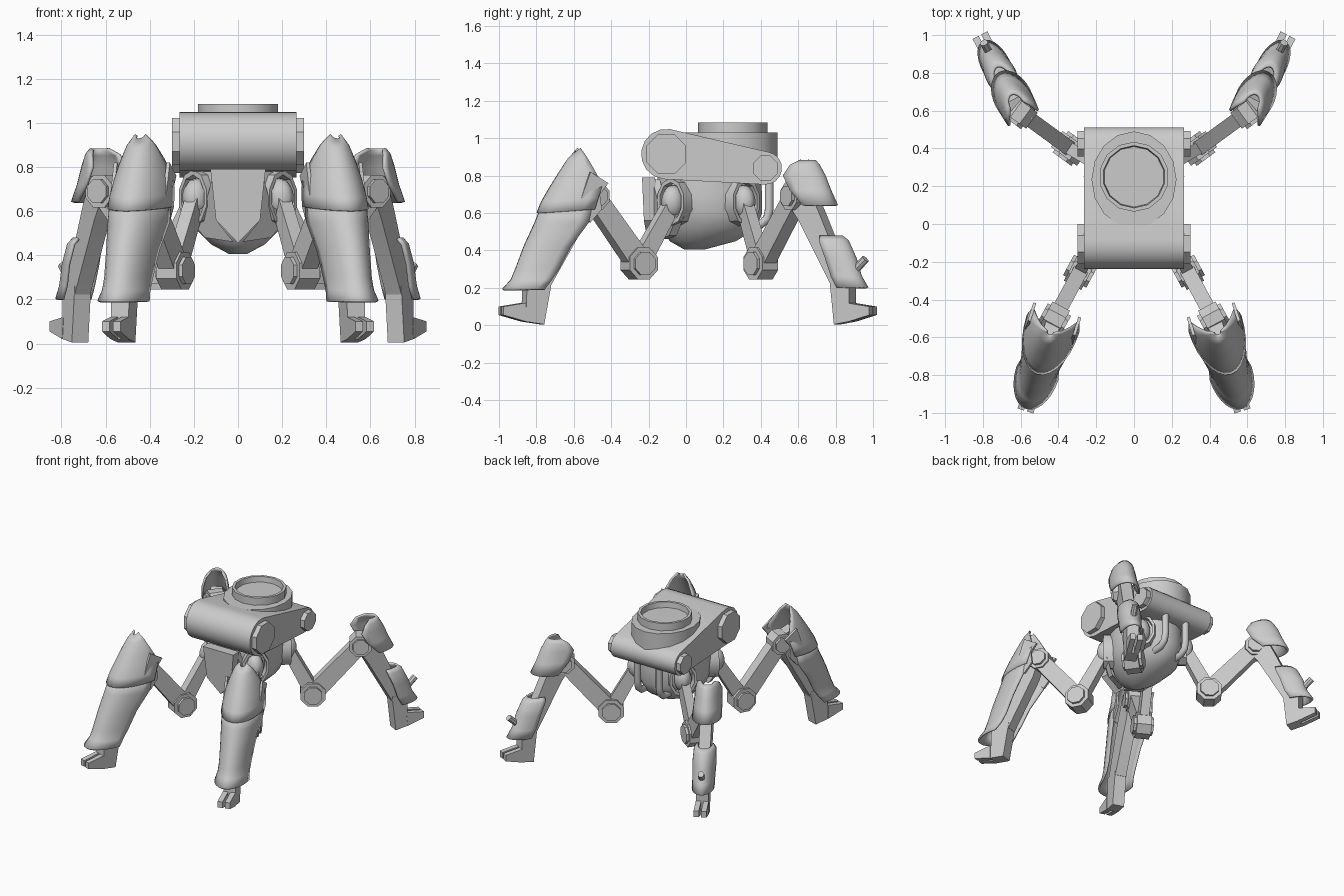
import bpy, bmesh, math
from mathutils import Vector as V

if "Cube" in bpy.data.objects:
    bpy.data.objects.remove(bpy.data.objects["Cube"])

grey = bpy.data.materials.new("plain_grey")
grey.use_nodes = True
grey.diffuse_color = (0.6, 0.6, 0.6, 1)
grey.node_tree.nodes["Principled BSDF"].inputs["Base Color"].default_value = (0.6, 0.6, 0.6, 1)
UP = V((0, 0, 1))


def finish(name, bm, mirror=False, smooth=35, solid=0):
    """Turn a bmesh into an object, plus its mirrored twin if asked."""
    for sign, tag in ([(1, "_left"), (-1, "_right")] if mirror else [(1, "")]):
        part = bm.copy()
        bmesh.ops.scale(part, vec=(sign, 1, 1), verts=part.verts)
        bmesh.ops.recalc_face_normals(part, faces=part.faces)
        me = bpy.data.meshes.new(name + tag)
        part.to_mesh(me)
        part.free()
        me.materials.append(grey)
        for f in me.polygons:
            f.use_smooth = smooth > 0
        me.set_sharp_from_angle(angle=math.radians(smooth))
        ob = bpy.data.objects.new(name + tag, me)
        bpy.context.collection.objects.link(ob)
        if solid:
            mod = ob.modifiers.new("thickness", "SOLIDIFY")
            mod.thickness, mod.offset = solid, 0
    bm.free()


def loft(name, rings, closed=True, caps=True, loop=False, **kw):
    """Bridge a row of point rings with quads."""
    bm = bmesh.new()
    rows = [[bm.verts.new(p) for p in r] for r in rings]
    n = len(rows[0])
    for a, b in zip(rows, rows[1:] + rows[:1] if loop else rows[1:]):
        for i in range(n if closed else n - 1):
            j = (i + 1) % n
            bm.faces.new((a[i], a[j], b[j], b[i]))
    if caps and closed and not loop:
        bm.faces.new(rows[0])
        bm.faces.new(rows[-1])
    finish(name, bm, **kw)


def circle(c, a, b, ra, rb, n, turn=0.5):
    """Ellipse of n points round c in the plane of a and b."""
    ang = [2 * math.pi * (i + turn) / n for i in range(n)]
    return [V(c) + a * ra * math.cos(t) + b * rb * math.sin(t) for t in ang]


def prism(name, pts, vec, **kw):
    loft(name, [[p - vec for p in pts], [p + vec for p in pts]], **kw)


def drum(name, c, s, r, w, n=8):
    """Short joint cylinder along the horizontal axis s."""
    prism(name, circle(c, UP.cross(s), UP, r, r, n), s * w, mirror=True)


def bar(name, p, q, r1, r2, w):
    """Tapered box limb from p to q."""
    d = (q - p).normalized()
    s = d.cross(UP).normalized()
    up = s.cross(d)
    loft(name, [[c + s * w * i + up * r * j for i, j in ((1, 1), (1, -1), (-1, -1), (-1, 1))]
                for c, r in ((p, r1), (q, r2))], mirror=True)


def tube(name, pts, r, n=10, **kw):
    rings = []
    for i, p in enumerate(pts):
        t = (pts[min(i + 1, len(pts) - 1)] - pts[max(i - 1, 0)]).normalized()
        a = t.cross(V((1, -0.6, 0))).normalized()
        rings.append(circle(p, a, t.cross(a), r, r, n))
    loft(name, rings, **kw)


# Head: slanted capsule hull with end discs
X, Y = V((1, 0, 0)), V((0, 1, 0))
big, small = V((0, -0.105, 0.915)), V((0, 0.425, 0.84))
tilt = math.atan2(-0.075, 0.53) + math.pi / 2
hull = []
for c, r, start in ((big, 0.135, tilt), (small, 0.088, tilt + math.pi)):
    for i in range(9):
        t = start + math.pi * i / 8
        hull.append(c + Y * r * math.cos(t) + UP * r * math.sin(t))
prism("head_hull", hull, X * 0.265)
drum("head_front_disc", big + X * 0.26, X, 0.115, 0.04)
drum("head_rear_disc", small + X * 0.26, X, 0.072, 0.04)

# Turret base and open hatch ring
loft("turret_base", [circle((0, 0.235, z), X, Y, 0.225, 0.255, 16, 0) for z in (0.86, 1.03)])
loft("hatch_ring", [circle((0, 0.25, z), X, Y, r, r, 14)
                    for z, r in ((1.0, 0.185), (1.085, 0.185), (1.085, 0.165), (1.045, 0.16))])

# Rounded belly
belly = []
for z, hx, y0, y1 in ((0.82, 0.23, -0.15, 0.40), (0.70, 0.235, -0.17, 0.41), (0.60, 0.23, -0.15, 0.41),
                      (0.52, 0.195, -0.13, 0.38), (0.45, 0.125, -0.09, 0.27), (0.405, 0.04, -0.01, 0.1)):
    belly.append(circle((0, (y0 + y1) / 2, z), X, Y, hx, (y1 - y0) / 2, 20))
loft("belly", belly, smooth=60)

# Shield-shaped chest plate and its side wings
shield = [V((x, y, z)) for x, y, z in (
    (-0.125, -0.2, 0.79), (-0.1, -0.19, 0.56), (0, -0.17, 0.455), (0.1, -0.19, 0.56), (0.125, -0.2, 0.79))]
prism("chest_plate", shield, Y * 0.035)
wing = [V(p) for p in ((0.11, -0.16, 0.78), (0.1, -0.15, 0.56), (0.02, -0.12, 0.46), (0.15, -0.07, 0.48),
                       (0.235, -0.03, 0.58), (0.15, -0.12, 0.62))]
prism("chest_wing", wing, Y * 0.02, mirror=True)

# Rear looping pipes
tube("rear_pipe", [V((0.09, y, z)) for y, z in (
    (0.445, 0.84), (0.445, 0.62), (0.435, 0.57), (0.40, 0.54), (0.3, 0.53))], 0.024, mirror=True, smooth=50)


def leg(tag, hip, k1, k2, foot_dir, sy):
    """Hip socket, thigh, forearm and shin; returns a point finder for the shin plane."""
    hip, k1, k2 = V(hip), V(k1), V(k2)
    out = V((0.75, 0.66 * sy, 0)).normalized()
    side = out.cross(UP)
    # Hip socket frame and ball
    loft(tag + "_hip_frame", [circle(hip + out * o, side, UP, r, r * 1.3, 10) for o, r in
                              ((-0.09, 0.1), (0.02, 0.098), (0.02, 0.08), (-0.09, 0.075))],
         loop=True, mirror=True)
    loft(tag + "_hip_ball", [circle(hip + out * 0.065 * math.sin(t), side, UP, 0.06 * math.cos(t),
                                    0.09 * math.cos(t), 12) for t in (-1.4, -0.9, -0.4, 0, 0.4, 0.9, 1.4)],
         mirror=True, smooth=60)
    # Limbs
    bar(tag + "_thigh", hip, k1, 0.04, 0.05, 0.032)
    bar(tag + "_forearm", k1, k2, 0.062, 0.055, 0.04)
    # Joint drums
    s = (k2 - k1).cross(UP).normalized()
    for joint, c, r in (("lower_knee", k1, 0.092), ("upper_knee", k2, 0.08)):
        drum(f"{tag}_{joint}", c, s, r, 0.052)
        drum(f"{tag}_{joint}_disc", c, s, r * 0.72, 0.07)
    d = V(foot_dir).normalized()

    def at(y, z, w=0):
        p = k2 + d * ((y - abs(k2.y)) / abs(d.y)) + d.cross(UP) * w
        return V((p.x, p.y, z))
    return at, d.cross(UP)


def shell(name, at, rows, droop=0, n=14):
    """Half-round armour plate; rows hold height, front, back and half width."""
    rings = []
    for z, front, back, w in rows:
        ang = [math.pi * (i / n - 0.5) for i in range(n + 1)]
        rings.append([at(back + (front - back) * math.cos(t), z - droop * math.cos(t), w * math.sin(t))
                      for t in ang])
    loft(name, rings, closed=False, mirror=True, smooth=50, solid=0.014)


def shin_and_foot(tag, at, s, shin, foot):
    prism(tag + "_shin", [at(*p) for p in shin], s * 0.04, mirror=True)
    prism(tag + "_ankle", [at(*p) for p in foot[:4]], s * 0.042, mirror=True)
    # Two toes
    for i, o in enumerate((-0.026, 0.026)):
        prism(f"{tag}_toe_{i + 1}", [at(y, z, o) for y, z in foot[3:]], s * 0.018, mirror=True)


# Front legs
at, s = leg("front", (0.19, -0.07, 0.66), (0.285, -0.25, 0.33), (0.42, -0.5, 0.69), (0.3, -0.95, 0), -1)
shin_and_foot("front", at, s,
              ((0.47, 0.74), (0.54, 0.56), (0.73, 0.22), (0.86, 0.22), (0.70, 0.6), (0.6, 0.78)),
              ((0.86, 0.26), (0.725, 0.26), (0.77, 0.005), (0.87, 0.02), (0.99, 0.055), (0.99, 0.1), (0.87, 0.12)))
shell("front_knee_armour", at, ((0.945, 0.59, 0.57, 0.02), (0.90, 0.63, 0.55, 0.06), (0.83, 0.675, 0.52, 0.095),
                                (0.75, 0.725, 0.485, 0.125), (0.68, 0.765, 0.51, 0.135),
                                (0.62, 0.79, 0.53, 0.14)), 0.02)
shell("front_shin_armour", at, ((0.65, 0.76, 0.54, 0.13), (0.55, 0.80, 0.56, 0.13), (0.42, 0.86, 0.65, 0.11),
                                (0.30, 0.905, 0.71, 0.10), (0.24, 0.93, 0.75, 0.10), (0.19, 0.975, 0.79, 0.11)))
# Inner knee flaps
for side, w in (("inner", -0.125), ("outer", 0.125)):
    prism(f"front_{side}_flap", [at(y, z, w) for y, z in ((0.55, 0.82), (0.455, 0.76), (0.5, 0.70), (0.49, 0.62),
                                                          (0.55, 0.55), (0.62, 0.62))], s * 0.008, mirror=True)

# Rear legs
at, s = leg("rear", (0.19, 0.31, 0.66), (0.34, 0.40, 0.33), (0.60, 0.59, 0.69), (0.2, 0.38, 0), 1)
shin_and_foot("rear", at, s,
              ((0.54, 0.73), (0.57, 0.64), (0.62, 0.56), (0.80, 0.2), (0.89, 0.2), (0.73, 0.6), (0.66, 0.76)),
              ((0.89, 0.26), (0.785, 0.26), (0.81, 0.005), (0.89, 0.02), (1.0, 0.055), (1.0, 0.1), (0.88, 0.12)))
shell("rear_knee_armour", at, ((0.88, 0.685, 0.63, 0.04), (0.855, 0.705, 0.59, 0.07), (0.80, 0.735, 0.56, 0.085),
                               (0.72, 0.765, 0.60, 0.09), (0.64, 0.80, 0.67, 0.095)))
shell("rear_shin_armour", at, ((0.475, 0.83, 0.74, 0.05), (0.45, 0.86, 0.745, 0.07), (0.36, 0.90, 0.78, 0.075),
                               (0.26, 0.93, 0.81, 0.07), (0.20, 0.965, 0.84, 0.07)))
tube("rear_shin_peg", [at(0.88, 0.27), at(0.96, 0.355)], 0.022, 8, mirror=True)
